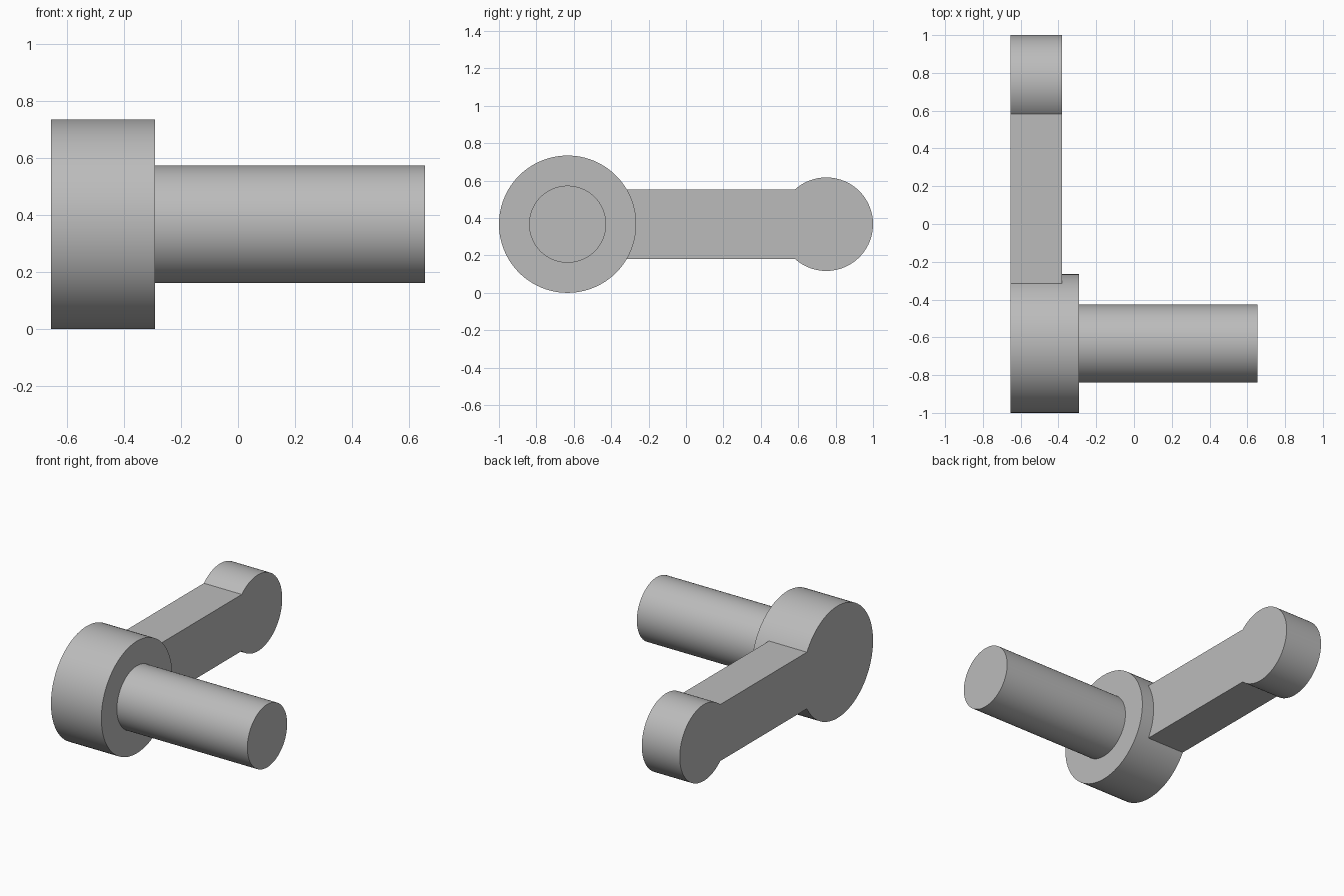
import bpy
import math

if "Cube" in bpy.data.objects:
    bpy.data.objects.remove(bpy.data.objects["Cube"], do_unlink=True)

BACK = -0.655            # shared flat side of the lever
HUB_Y, TIP_Y, AXIS_Z = -0.633, 0.75, 0.367

steel = bpy.data.materials.new("plain grey")
steel.use_nodes = True
grey = (0.5, 0.5, 0.5, 1)
steel.diffuse_color = grey
steel.node_tree.nodes["Principled BSDF"].inputs["Base Color"].default_value = grey


def finish(name):
    part = bpy.context.object
    part.name = name
    bpy.ops.object.transform_apply(location=True, rotation=True, scale=True)
    part.data.materials.append(steel)
    return part


def round_part(name, y, radius, x0, x1):
    """Cylinder lying along x."""
    bpy.ops.mesh.primitive_cylinder_add(
        vertices=96, radius=radius, depth=x1 - x0,
        location=((x0 + x1) / 2, y, AXIS_Z), rotation=(0, math.pi / 2, 0))
    return finish(name)


# Round parts: large hub, handle pin and lever tip
hub = round_part("crank_lever", HUB_Y, 0.367, BACK, -0.29)
pin = round_part("pin", HUB_Y, 0.206, -0.4, 0.655)
tip = round_part("lever_tip", TIP_Y, 0.25, BACK, -0.38)

# Flat arm from hub to tip
bpy.ops.mesh.primitive_cube_add(
    size=1, location=((BACK - 0.38) / 2, (HUB_Y + TIP_Y) / 2, AXIS_Z))
bpy.context.object.scale = (-0.38 - BACK, TIP_Y - HUB_Y, 0.37)
arm = finish("arm")

# Join everything into one solid
bpy.ops.object.select_all(action='DESELECT')
bpy.context.view_layer.objects.active = hub
hub.select_set(True)
for part in (arm, tip, pin):
    union = hub.modifiers.new("join_" + part.name, 'BOOLEAN')
    union.operation = 'UNION'
    union.solver = 'EXACT'
    union.object = part
    bpy.ops.object.modifier_apply(modifier=union.name)
    bpy.data.objects.remove(part, do_unlink=True)

bpy.ops.object.shade_smooth_by_angle(angle=math.radians(30))
